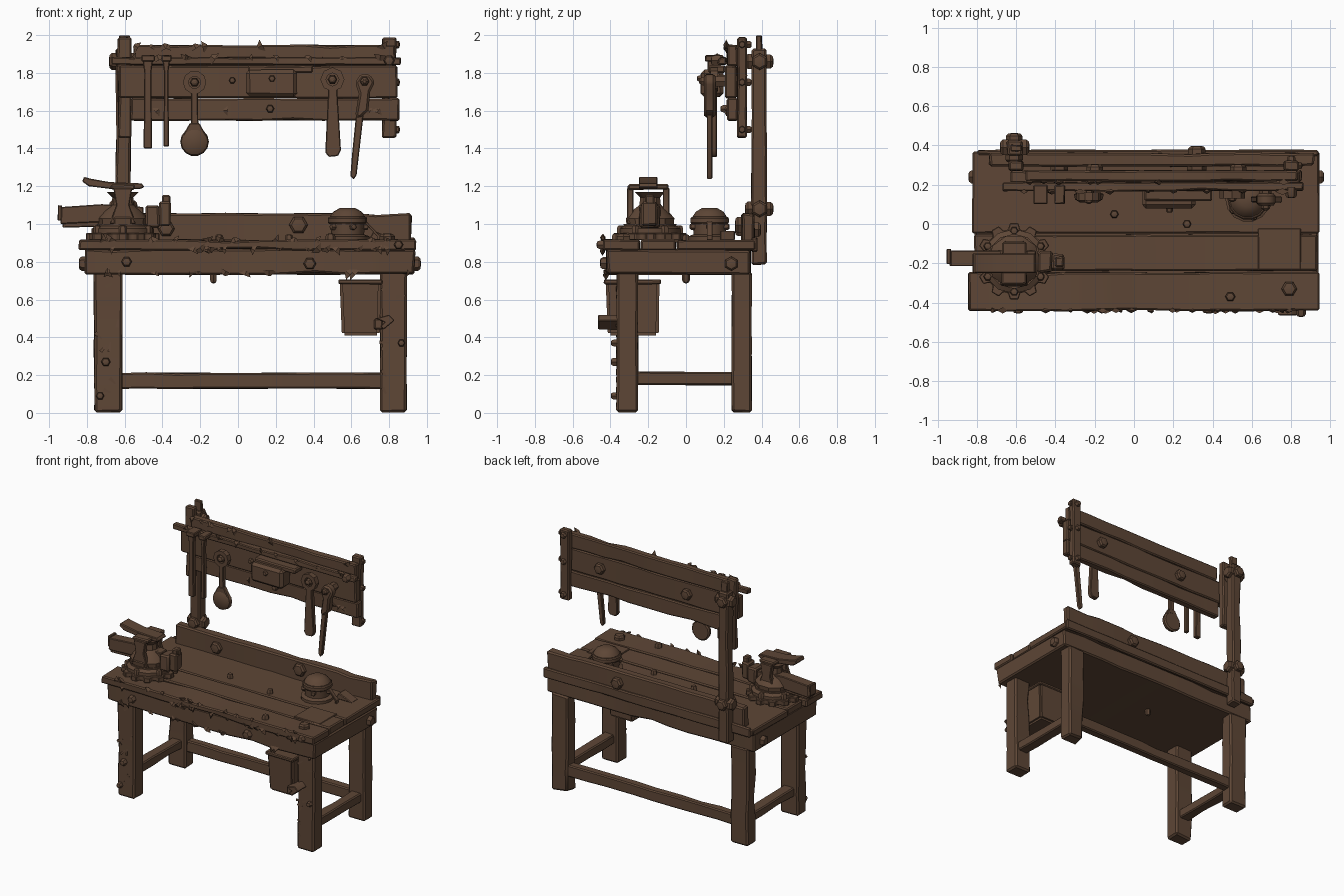
import bpy, bmesh, math, random
from mathutils import Vector, Matrix

if "Cube" in bpy.data.objects:
    bpy.data.objects.remove(bpy.data.objects["Cube"])

random.seed(7)
wood = bpy.data.materials.new("dark brown")
wood.diffuse_color = (0.112, 0.062, 0.037, 1)
wood.use_nodes = True
wood.node_tree.nodes["Principled BSDF"].inputs["Base Color"].default_value = wood.diffuse_color


def finish(bm, name):
    bmesh.ops.recalc_face_normals(bm, faces=bm.faces)
    me = bpy.data.meshes.new(name)
    bm.to_mesh(me)
    bm.free()
    me.materials.append(wood)
    for p in me.polygons:
        p.use_smooth = True
    me.set_sharp_from_angle(angle=math.radians(32))
    ob = bpy.data.objects.new(name, me)
    bpy.context.collection.objects.link(ob)
    return ob


def beam(name, x, y, z, wear=0.004, bevel=0.008, step=0.16):
    """Worn plank: box cut along its length, jittered, chamfered."""
    bm = bmesh.new()
    bmesh.ops.create_cube(bm, size=1)
    lo, hi = Vector((x[0], y[0], z[0])), Vector((x[1], y[1], z[1]))
    mid, size = (lo + hi) / 2, hi - lo
    for v in bm.verts:
        v.co = Vector([mid[i] + v.co[i] * size[i] for i in range(3)])
    ax = max(range(3), key=lambda i: size[i])
    n = Vector([float(i == ax) for i in range(3)])
    count = int(size[ax] / step)
    for k in range(1, count):
        co = mid.copy()
        co[ax] = lo[ax] + size[ax] * (k + random.uniform(-.3, .3)) / count
        bmesh.ops.bisect_plane(bm, geom=bm.verts[:] + bm.edges[:] + bm.faces[:], plane_co=co, plane_no=n)
    for v in bm.verts:
        w = wear * (2.5 if random.random() < .15 else 1)
        for i in range(3):
            v.co[i] -= math.copysign(random.uniform(0, w), v.co[i] - mid[i])
    bm.normal_update()
    sharp = [e for e in bm.edges if e.calc_face_angle(0) > 1]
    bmesh.ops.bevel(bm, geom=sharp, offset=bevel, segments=1, affect='EDGES', clamp_overlap=True)
    return finish(bm, name)


def lathe(name, prof, at, axis=(0, 0, 1), seg=12, closed=False):
    """Turn (radius, height) points round an axis."""
    bm = bmesh.new()
    rot = Vector((0, 0, 1)).rotation_difference(Vector(axis)).to_matrix()
    rings = [[bm.verts.new(Vector(at) + rot @ Vector((r * math.cos(2 * math.pi * k / seg), r * math.sin(2 * math.pi * k / seg), h)))
              for k in range(seg)] for r, h in prof]
    pairs = list(zip(rings, rings[1:])) + ([(rings[-1], rings[0])] if closed else [])
    for a, b in pairs:
        for k in range(seg):
            bm.faces.new((a[k], a[(k + 1) % seg], b[(k + 1) % seg], b[k]))
    if not closed:
        bm.faces.new(rings[0])
        bm.faces.new(rings[-1])
    return finish(bm, name)


def plate(name, pts, d0, d1, flat=False, bevel=0.005):
    """Extrude an outline: (x, z) along y, or (x, y) along z when flat."""
    bm = bmesh.new()
    f = bm.faces.new([bm.verts.new((a, b, d0) if flat else (a, d0, b)) for a, b in pts])
    ext = bmesh.ops.extrude_face_region(bm, geom=[f])
    off = Vector((0, 0, d1 - d0)) if flat else Vector((0, d1 - d0, 0))
    for v in ext['geom']:
        if isinstance(v, bmesh.types.BMVert):
            v.co += off
    bmesh.ops.recalc_face_normals(bm, faces=bm.faces)
    bmesh.ops.bevel(bm, geom=[e for e in bm.edges if e.calc_face_angle(0) > .9], offset=bevel, segments=1,
                    affect='EDGES', clamp_overlap=True)
    return finish(bm, name)


def bolt(name, at, axis, r=0.035, h=0.03):
    lathe(name, [(r, -.02), (r, h * .6), (r * .75, h), (r * .3, h * 1.1)], at, axis, 6)


def ring(name, at, r, w, d, seg=10):
    lathe(name, [(r, -d), (r, d), (r - w, d), (r - w, -d)], at, (0, 1, 0), seg, True)


# legs and stretchers
for side, x in (("left", (-.765, -.61)), ("right", (.75, .895))):
    beam(f"front_leg_{side}", x, (-.37, -.25), (0, .75), .006, .012)
    beam(f"back_leg_{side}", x, (.24, .35), (0, .75), .006, .012)
    xm = sum(x) / 2
    beam(f"side_stretcher_{side}", (xm - .045, xm + .045), (-.27, .26), (.145, .22))
beam("back_stretcher", (-.64, .78), (.26, .33), (.125, .215))

# bench frame and top planks
beam("bench_frame", (-.815, .94), (-.425, .345), (.73, .87), .006, .01)
beam("front_plank", (-.845, .945), (-.445, -.243), (.858, .92), .006)
beam("middle_plank", (-.815, .935), (-.24, -.053), (.858, .917))
beam("rear_plank", (-.825, .945), (-.05, .37), (.858, .915))
beam("patch_plank", (.63, .85), (-.235, -.02), (.9, .922), .003, .004)
beam("backsplash", (-.74, .925), (.29, .365), (.86, 1.06), .005, .01)
beam("backsplash_foot", (-.80, .94), (.345, .38), (.85, .93))

# tall post and tool board
beam("post", (-.65, -.565), (.345, .43), (.78, 1.93), .005, .01)
beam("post_tip", (-.63, -.57), (.37, .405), (1.9, 2.0), .003, .005)
for side, x in (("left", (-.64, -.56)), ("right", (.76, .84))):
    beam(f"batten_{side}", x, (.268, .325), (1.455, 1.99), .005)
beam("board_top", (-.555, .835), (.215, .275), (1.835, 1.95), .005)
beam("board_middle", (-.63, .845), (.205, .27), (1.665, 1.84), .004)
beam("board_bottom", (-.57, .855), (.215, .275), (1.545, 1.668), .005)
beam("tool_rail", (-.67, .865), (.165, .215), (1.84, 1.885), .005, .006)
for z in (1.86, 1.08):
    bolt("post_bolt_back", (-.61, .43, z), (0, 1, 0), .042)
    bolt("post_bolt_front", (-.61, .345, z), (0, -1, 0), .045)
    bolt("post_bolt_side", (-.565, .39, z), (1, 0, 0), .045)
    bolt("post_bolt_side", (-.65, .39, z), (-1, 0, 0), .045)
for z in (1.95, 1.75, 1.5):
    bolt("batten_bolt", (.8, .325, z), (0, 1, 0), .022, .02)
    bolt("batten_bolt", (.84, .297, z), (1, 0, 0), .02, .015)

# vice: toothed base, body, slide, jaw, open yoke and horn
vx, vy = -.61, -.19
gear = []
for k in range(12):
    for da, r in ((-.19, .165), (-.11, .195), (.11, .195), (.19, .165)):
        a = 2 * math.pi * k / 12 + da
        gear.append((vx + r * math.cos(a), vy + r * math.sin(a)))
plate("vice_base", gear, .915, .952, True, .004)
lathe("vice_turntable", [(.165, .94), (.165, .975), (.14, .99), (.14, 1.0)], (vx, vy, 0), seg=12)
lathe("vice_body", [(.13, .98), (.135, 1.03), (.10, 1.07), (.06, 1.1), (.055, 1.14), (.085, 1.17)], (vx, vy, 0), seg=10)
plate("vice_slide", [(-.94, 1.0), (-.935, 1.09), (-.72, 1.105), (-.5, 1.09), (-.5, 1.02), (-.72, 1.01)], -.215, -.135)
beam("vice_slide_end", (-.955, -.93), (-.205, -.125), (1.015, 1.1), .003, .004)
plate("vice_slide_lower", [(-.93, .98), (-.93, 1.02), (-.6, 1.04), (-.6, .99)], -.205, -.145)
beam("vice_jaw", (-.49, -.41), (-.25, -.135), (.975, 1.1), .005, .01)
beam("vice_jaw_end", (-.42, -.352), (-.235, -.15), (.985, 1.12), .005, .01)
beam("vice_jaw_lug", (-.405, -.355), (-.22, -.165), (1.1, 1.155), .003)
for y in (-.295, -.105):
    plate("vice_yoke_arm", [(-.68, 1.0), (-.645, 1.1), (-.66, 1.19), (-.56, 1.19), (-.575, 1.1), (-.54, 1.0)], y - .018, y + .018)
plate("vice_horn", [(-.825, 1.225), (-.815, 1.25), (-.78, 1.24), (-.68, 1.222), (-.51, 1.215), (-.495, 1.195),
                    (-.52, 1.185), (-.67, 1.185), (-.79, 1.2)], -.25, -.15)
beam("vice_yoke_top", (-.675, -.545), (-.31, -.09), (1.18, 1.212), .004)
for k in range(6):
    a = math.pi * (k + .5) / 3
    bolt("vice_base_bolt", (vx + .155 * math.cos(a), vy + .155 * math.sin(a), .965), (0, 0, 1), .022, .025)

# metal pot on the bench
lathe("pot", [(.115, .915), (.115, .935), (.088, .945), (.092, 1.04), (.075, 1.065), (.04, 1.085)], (.58, .125, 0), seg=14)
lathe("pot_collar", [(.098, 1.0), (.104, 1.008), (.104, 1.03), (.098, 1.038)], (.58, .125, 0), seg=14)
for k in range(5):
    a = 2 * math.pi * k / 5
    bolt("pot_lug", (.58 + .09 * math.cos(a), .125 + .09 * math.sin(a), .985), (math.cos(a), math.sin(a), 0), .018, .018)
plate("pot_handle", [(.65, 1.03), (.665, 1.03), (.75, .94), (.75, .915), (.735, .915), (.735, .935)], .11, .14, bevel=.002)
plate("scrap_wedge", [(.69, .915), (.72, .965), (.79, .935), (.83, .915)], .18, .26)

# hanging bin
bm = bmesh.new()
bmesh.ops.create_cube(bm, size=1, matrix=Matrix.Translation((.648, -.283, .555)) @ Matrix.Diagonal((.22, .285, .29, 1)))
for v in bm.verts:
    if v.co.z < .5:
        v.co.x += .012 if v.co.x < .65 else -.008
        v.co.y += .012 if v.co.y < -.28 else -.004
bmesh.ops.bevel(bm, geom=bm.edges[:], offset=.014, segments=2, affect='EDGES')
finish(bm, "bin")
beam("bin_rim", (.53, .768), (-.437, -.13), (.68, .708), .003, .006)
plate("bin_bracket", [(.73, .5), (.80, .52), (.83, .49), (.77, .44), (.755, .46), (.775, .48)], -.465, -.36, bevel=.004)
beam("bin_strap", (.72, .77), (-.45, -.37), (.44, .5), .003)

# hanging tools
for x0, x1, zb in ((-.50, -.455, 1.40), (-.395, -.365, 1.41)):
    plate("file", [(x0, zb), (x1, zb), (x1 - .004, 1.8), (x1 + .008, 1.89), (x0 - .008, 1.89), (x0 + .004, 1.8)], .115, .15)
    beam("file_hook", (x0 - .012, x1 + .015), (.10, .2), (1.86, 1.895), .002, .005)
ring("ladle_ring", (-.23, .14, 1.75), .062, .03, .02)
bolt("ladle_peg", (-.23, .18, 1.75), (0, -1, 0), .026, .07)
plate("ladle_handle", [(-.25, 1.5), (-.21, 1.5), (-.212, 1.71), (-.248, 1.71)], .125, .155)
lathe("ladle_bowl", [(.045, -.03), (.07, -.015), (.076, .01), (.066, .018)], (-.23, .14, 1.435), (0, 1, 0), 14)
plate("ladle_neck", [(-.297, 1.46), (-.163, 1.46), (-.205, 1.535), (-.255, 1.535)], .122, .156)
ring("wrench_head", (.5, .15, 1.765), .064, .03, .02, 8)
bolt("wrench_peg", (.5, .19, 1.765), (0, -1, 0), .026, .07)
plate("wrench_shaft", [(.462, 1.38), (.48, 1.355), (.53, 1.36), (.545, 1.39), (.525, 1.72), (.478, 1.72)], .13, .165)
plate("knife_grip", [(.62, 1.57), (.645, 1.56), (.69, 1.6), (.70, 1.7), (.725, 1.75), (.7, 1.79), (.65, 1.795),
                     (.62, 1.75), (.64, 1.69)], .095, .155, bevel=.012)
plate("knife_blade", [(.595, 1.255), (.612, 1.235), (.628, 1.26), (.665, 1.58), (.625, 1.58), (.603, 1.36)], .11, .14)
bolt("knife_peg", (.67, .2, 1.755), (0, -1, 0), .03, .12)
beam("tool_box", (.04, .315), (.075, .2), (1.67, 1.82), .005, .02)
beam("tool_box_lid", (.05, .40), (.115, .21), (1.80, 1.84), .004, .008)
bolt("tool_box_clasp", (.18, .08, 1.77), (0, -1, 0), .018, .02)

# bolts on the frame: (position), direction, radius
F, B, R, L, U = (0, -1, 0), (0, 1, 0), (1, 0, 0), (-1, 0, 0), (0, 0, 1)
for at, d, r in (((-.7, -.365, .27), F, .025), ((-.73, -.365, .09), F, .022), ((.865, -.365, .37), F, .02),
                 ((.38, -.422, .79), F, .034), ((-.59, -.422, .8), F, .028), ((.85, -.44, .89), F, .025),
                 ((.935, .24, .79), R, .038), ((-.81, .24, .79), L, .038), ((.79, -.33, .917), U, .04),
                 ((.49, -.37, .917), U, .026), ((.27, 0, .912), U, .022), ((-.1, .05, .912), U, .022),
                 ((.32, .292, .995), F, .05), ((-.38, .292, .975), F, .045), ((.32, .365, .97), B, .045),
                 ((.53, .272, 1.75), B, .042), ((-.2, .272, 1.75), B, .042), ((.8, .165, 1.865), F, .03),
                 ((.17, .215, 1.61), F, .022), ((-.03, .21, 1.76), F, .018), ((-.13, 0, .72), (0, 0, -1), .02)):
    bolt("bolt", at, d, r)
lathe("underside_nail", [(.012, .73), (.014, .71), (.005, .685)], (-.13, 0, 0), seg=6)

# splinters along the worn edges
bm = bmesh.new()
for (x0, x1, y, z), n in (((-.8, .92, -.442, .865), 18), ((-.78, .92, -.424, .74), 12), ((-.8, .92, -.44, .917), 12),
                          ((-.6, .84, .213, 1.94), 8), ((-.6, .84, .165, 1.88), 10), ((-.55, .84, .215, 1.6), 6)):
    for _ in range(n):
        s = random.uniform(.012, .024)
        m = Matrix.Translation((random.uniform(x0, x1), y, z)) @ Matrix.Rotation(random.uniform(0, 6.28), 4, 'Y') @ Matrix.Diagonal((1.6, .7, .8, 1))
        bmesh.ops.create_cone(bm, segments=4, cap_ends=True, radius1=s, radius2=s * .3, depth=s * 1.6, matrix=m)
for x in (-.69, .82):
    for _ in range(9):
        m = Matrix.Translation((x + random.uniform(-.06, .06), -.366, random.uniform(.05, .7))) @ Matrix.Rotation(random.uniform(0, 3), 4, 'Y')
        bmesh.ops.create_cone(bm, segments=3, cap_ends=True, radius1=.011, radius2=.003, depth=.05, matrix=m)
finish(bm, "splinters")
